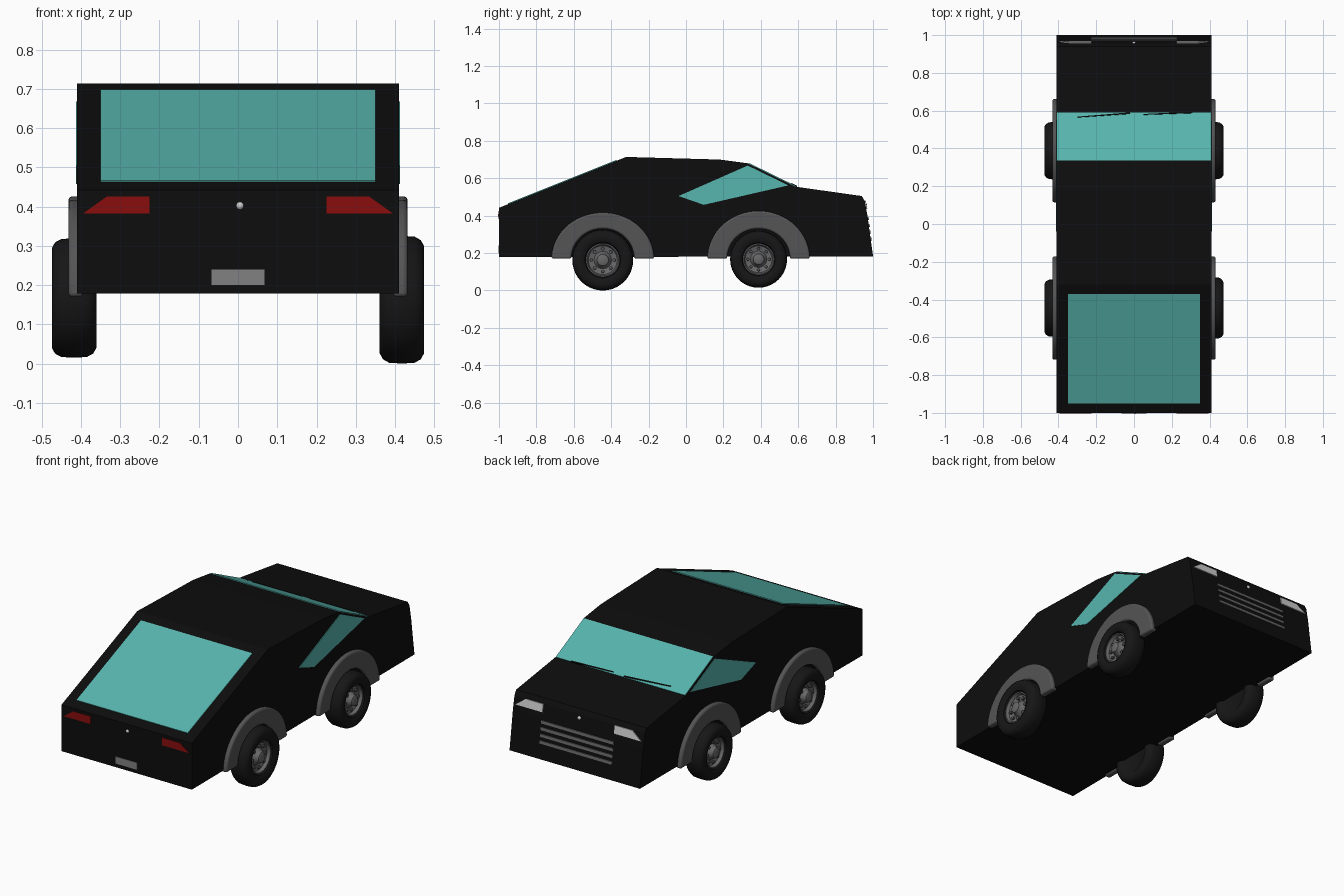
import bpy, bmesh, math
from mathutils import Vector, Matrix

if "Cube" in bpy.data.objects:
    bpy.data.objects.remove(bpy.data.objects["Cube"])


def material(name, r, g, b):
    m = bpy.data.materials.new(name)
    m.diffuse_color = (r, g, b, 1)
    m.use_nodes = True
    m.node_tree.nodes["Principled BSDF"].inputs["Base Color"].default_value = m.diffuse_color
    return m


BLACK = material("black_paint", 0.004, 0.004, 0.004)
RUBBER = material("rubber", 0.008, 0.008, 0.008)
DARK = material("dark_grey", 0.09, 0.09, 0.09)
METAL = material("metal", 0.14, 0.14, 0.14)
PLATE = material("plate_grey", 0.22, 0.22, 0.22)
GLASS = material("glass", 0.095, 0.46, 0.42)
RED = material("red_lens", 0.25, 0.004, 0.004)
WHITE = material("white_lens", 0.55, 0.55, 0.55)


def finish(bm, name, mat, smooth=False):
    bmesh.ops.recalc_face_normals(bm, faces=bm.faces)
    me = bpy.data.meshes.new(name)
    bm.to_mesh(me)
    bm.free()
    me.materials.append(mat)
    ob = bpy.data.objects.new(name, me)
    bpy.context.collection.objects.link(ob)
    if smooth:
        bpy.ops.object.select_all(action='DESELECT')
        ob.select_set(True)
        bpy.context.view_layer.objects.active = ob
        bpy.ops.object.shade_smooth_by_angle(angle=math.radians(35))
    return ob


def slab(name, pts, vec, mat, smooth=False):
    """Flat outline pushed along a vector."""
    bm = bmesh.new()
    face = bm.faces.new([bm.verts.new(p) for p in pts])
    out = bmesh.ops.extrude_face_region(bm, geom=[face], use_keep_orig=True)
    moved = [v for v in out["geom"] if isinstance(v, bmesh.types.BMVert)]
    bmesh.ops.translate(bm, verts=moved, vec=vec)
    return finish(bm, name, mat, smooth)


def lathe(name, profile, side, y, z, scale, mat, steps=40):
    """Spin an (x, radius) profile about a wheel axle."""
    bm = bmesh.new()
    vs = [bm.verts.new((side * x, 0, r * scale)) for x, r in profile]
    edges = [bm.edges.new(pair) for pair in zip(vs, vs[1:])]
    bmesh.ops.spin(bm, geom=vs + edges, axis=(1, 0, 0), cent=(0, 0, 0),
                   angle=2 * math.pi, steps=steps)
    bmesh.ops.remove_doubles(bm, verts=bm.verts, dist=0.0004)
    bmesh.ops.translate(bm, verts=bm.verts, vec=(0, y, z))
    return finish(bm, name, mat, True)


def ball(name, loc, r, mat):
    bm = bmesh.new()
    bmesh.ops.create_uvsphere(bm, u_segments=16, v_segments=10, radius=r,
                              matrix=Matrix.Translation(loc))
    return finish(bm, name, mat, True)


# Wedge body from its side profile
SIDE = [(-1, .178), (-1, .442), (-.32, .714), (.18, .70), (.33, .68),
        (.585, .555), (.94, .505), (.955, .48), (.97, .40), (1, .183)]
W = .41
slab("body", [(-W, y, z) for y, z in SIDE], (2 * W, 0, 0), BLACK)


def nose_y(z):
    return .97 + (.40 - z) * .138 if z < .40 else .97 - (z - .40) * .1875


def screen_z(y):
    return .68 - (y - .33) * .49


# Rear window and windscreen
def rear_z(y):
    return .442 + (y + 1) * .4


slab("rear_window", [(-.35, -.95, rear_z(-.95)), (.35, -.95, rear_z(-.95)),
                     (.35, -.37, rear_z(-.37)), (-.35, -.37, rear_z(-.37))],
     (0, -.0015, .004), GLASS)
slab("windscreen", [(-.407, .335, screen_z(.335)), (.407, .335, screen_z(.335)),
                    (.407, .588, screen_z(.588)), (-.407, .588, screen_z(.588))],
     (0, .002, .004), GLASS)

# Wipers
for a, b in [((-.30, .562), (-.02, .588)), ((.05, .576), (.31, .592))]:
    d = .007
    slab("wiper", [(a[0], a[1], screen_z(a[1])), (b[0], b[1] - d, screen_z(b[1] - d)),
                   (b[0], b[1], screen_z(b[1])), (a[0], a[1] + d / 2, screen_z(a[1] + d / 2))],
         (0, .003, .008), BLACK)

# Lamp outline shared by headlights and tail lights: (x, height fraction)
LAMP = [(.225, 0), (.395, 0), (.335, 1), (.225, 1)]

for s in (-1, 1):
    slab("side_window", [(s * W, y, z) for y, z in
                         [(-.04, .505), (.33, .668), (.548, .562), (.095, .458)]],
         (s * .003, 0, 0), GLASS)
    slab("tail_light", [(s * x, -.999, .382 + .043 * h) for x, h in LAMP],
         (0, -.004, 0), RED)
    slab("headlight", [(s * x, nose_y(.435 + .044 * h), .435 + .044 * h) for x, h in LAMP],
         (0, .006, .001), WHITE)

# Number plate, badges and grille bars
slab("rear_plate", [(-.067, -.999, .20), (.067, -.999, .20),
                    (.067, -.999, .24), (-.067, -.999, .24)], (0, -.004, 0), PLATE)
ball("rear_badge", (.005, -.995, .402), .011, WHITE)
ball("front_badge", (0, nose_y(.46) - .003, .46), .011, WHITE)
for i in range(4):
    z0 = .268 + .036 * i
    z1 = z0 + .016
    slab("grille_bar", [(-.228, nose_y(z0), z0), (.228, nose_y(z0), z0),
                        (.228, nose_y(z1), z1), (-.228, nose_y(z1), z1)],
         (0, .005, 0), METAL)

# Wheel profiles, tyre radius .16
TYRE = [(.375, 0), (.375, .09), (.363, .11), (.361, .135), (.369, .150), (.385, .159),
        (.418, .161), (.450, .159), (.466, .150), (.474, .135), (.473, .11),
        (.464, .094), (.445, .088), (.425, .086)]
RIM = [(.43, .089), (.456, .089), (.457, .083), (.440, .076), (.432, .046),
       (.448, .034), (.462, .030), (.466, .022), (.466, 0)]

for s in (-1, 1):
    for end, y in (("rear", -.445), ("front", .388)):
        big = s == 1 and end == "rear"
        k, zc = (1.01, .1626) if big else (.945, .167)
        lathe(end + "_tyre", TYRE, s, y, zc, k, RUBBER)
        lathe(end + "_rim", RIM, s, y, zc, k, METAL)
        # Ring of wheel nuts
        for i in range(8):
            a = math.tau * i / 8
            cy, cz = y + .060 * k * math.cos(a), zc + .060 * k * math.sin(a)
            lathe("wheel_nut", [(.43, .009), (.447, .009), (.449, .006), (.449, 0)],
                  s, cy, cz, k, DARK, 10)
        # Wheel arch: half ring with rounded rim
        top = .247 if end == "rear" else .256
        arc = [math.pi * i / 32 for i in range(33)]
        ring = [(y + .274 * math.cos(a), .17 + top * math.sin(a)) for a in arc]
        ring += [(y + .168 * math.cos(a), .17 + .160 * math.sin(a)) for a in reversed(arc)]
        arch = slab(end + "_wheel_arch", [(s * .395, p, q) for p, q in ring],
                    (s * .037, 0, 0), DARK, True)
        bev = arch.modifiers.new("round", 'BEVEL')
        bev.width = .01
        bev.segments = 3
        bev.limit_method = 'ANGLE'
        bev.angle_limit = math.radians(40)
